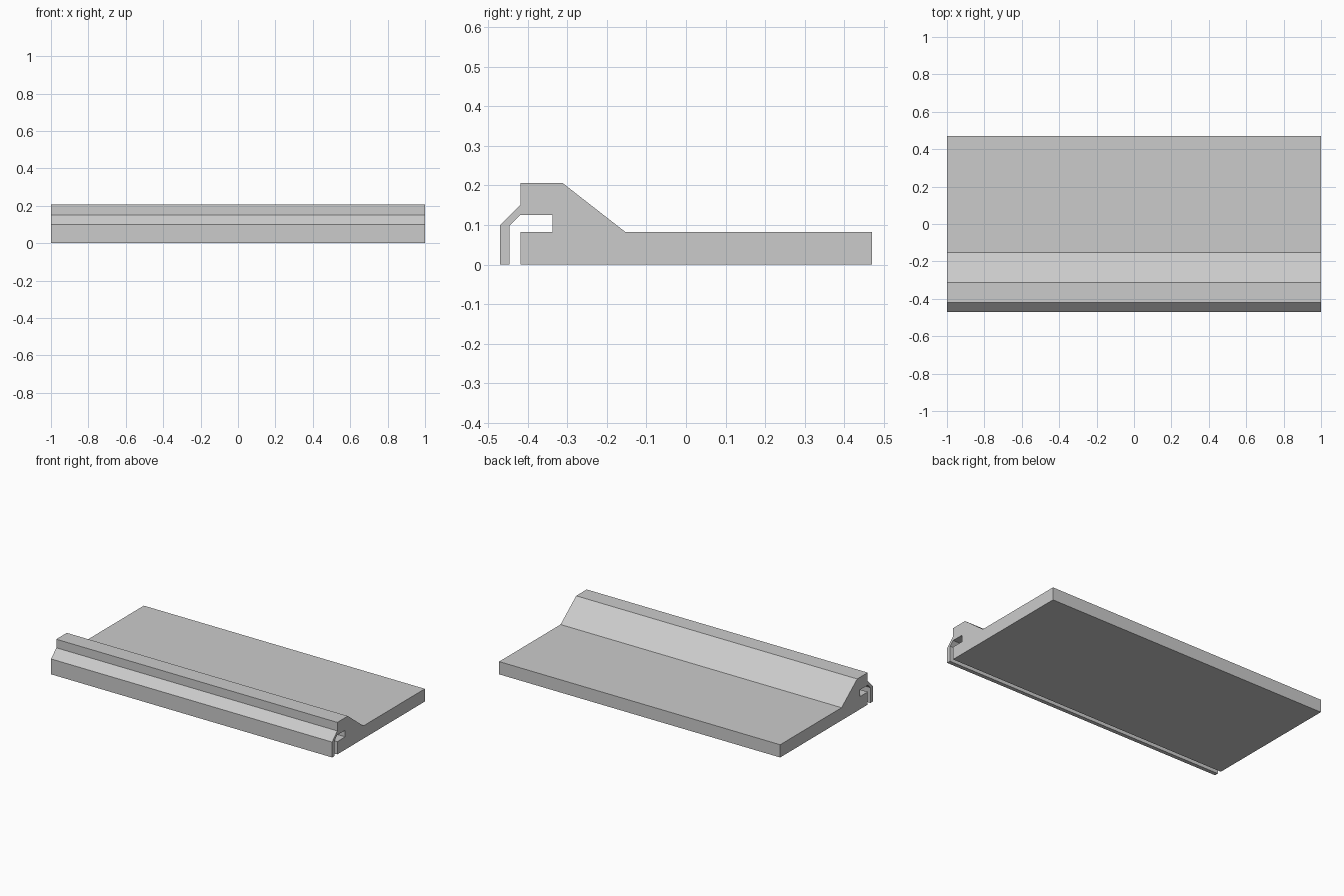
import bpy
import bmesh

cube = bpy.data.objects.get("Cube")
if cube:
    bpy.data.objects.remove(cube, do_unlink=True)

# Plain grey material
grey = bpy.data.materials.new("light_grey")
grey.use_nodes = True
colour = (0.6, 0.6, 0.6, 1)
grey.diffuse_color = colour
grey.node_tree.nodes["Principled BSDF"].inputs["Base Color"].default_value = colour


def extrude_profile(name, profile, length, material):
    """Sweep a (y, z) outline along x, centred on x = 0."""
    bm = bmesh.new()
    face = bm.faces.new([bm.verts.new((-length / 2, y, z)) for y, z in profile])
    side = bmesh.ops.extrude_face_region(bm, geom=[face], use_keep_orig=True)
    moved = [v for v in side["geom"] if isinstance(v, bmesh.types.BMVert)]
    bmesh.ops.translate(bm, verts=moved, vec=(length, 0, 0))
    bmesh.ops.recalc_face_normals(bm, faces=bm.faces)
    mesh = bpy.data.meshes.new(name)
    bm.to_mesh(mesh)
    bm.free()
    mesh.materials.append(material)
    obj = bpy.data.objects.new(name, mesh)
    bpy.context.collection.objects.link(obj)
    return obj


# Flat slab with a sloped ridge and a hooked lip over an open slot
slab = [(-0.419, 0), (0.471, 0), (0.471, 0.082), (-0.153, 0.082)]
ridge = [(-0.312, 0.206), (-0.419, 0.206), (-0.419, 0.151)]
lip = [(-0.471, 0.099), (-0.471, 0), (-0.446, 0), (-0.446, 0.099), (-0.419, 0.125)]
slot = [(-0.338, 0.125), (-0.338, 0.082), (-0.419, 0.082)]

extrude_profile("hooked_panel", slab + ridge + lip + slot, 2, grey)
